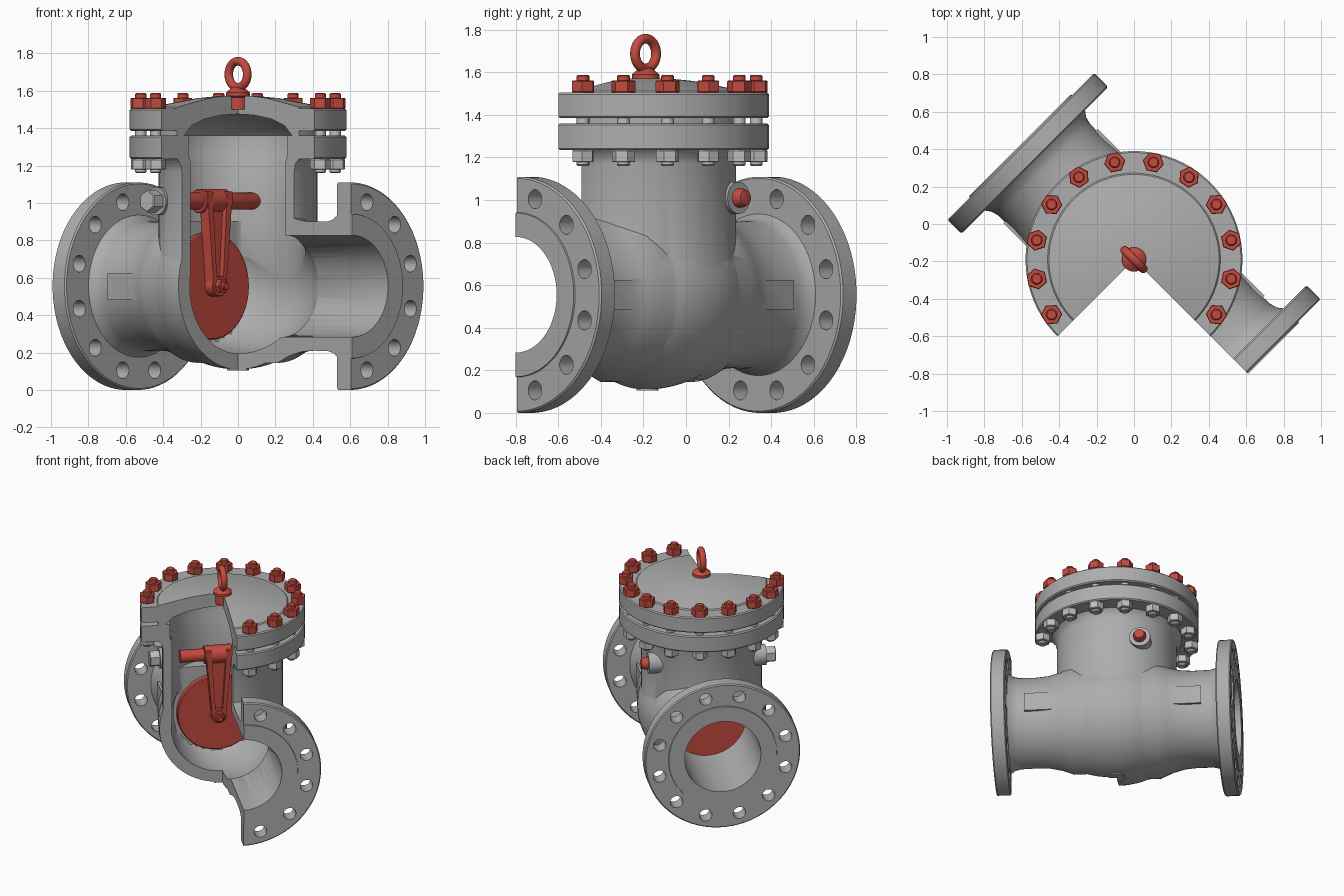
import bpy, bmesh, math
from math import pi, sin, cos, radians
from mathutils import Matrix, Vector

old = bpy.data.objects.get("Cube")
if old:
    bpy.data.objects.remove(old, do_unlink=True)

# Pipe runs along local X, the whole valve is turned 45 degrees
PLACE = Matrix.Translation((0, -0.19, 0)) @ Matrix.Rotation(-pi / 4, 4, 'Z')
TO_X = Matrix.Rotation(pi / 2, 4, 'Y')
TO_Y = Matrix.Rotation(-pi / 2, 4, 'X')
MID = 0.555


def at(x=0, y=0, z=0):
    return Matrix.Translation((x, y, z))


def material(name, rgb):
    m = bpy.data.materials.new(name)
    m.use_nodes = True
    m.diffuse_color = (*rgb, 1)
    m.node_tree.nodes["Principled BSDF"].inputs["Base Color"].default_value = (*rgb, 1)
    return m


GREY = material("cast grey", (0.42, 0.42, 0.42))
STEEL = material("light steel", (0.52, 0.52, 0.52))
RED = material("moving part red", (0.55, 0.07, 0.05))


def finish(ob, angle=32):
    for p in ob.data.polygons:
        p.use_smooth = True
    ob.data.set_sharp_from_angle(angle=radians(angle))
    return ob


def make(name, bm, mat, m=Matrix()):
    bmesh.ops.transform(bm, matrix=m, verts=bm.verts)
    bmesh.ops.recalc_face_normals(bm, faces=bm.faces)
    me = bpy.data.meshes.new(name)
    bm.to_mesh(me)
    bm.free()
    me.materials.append(mat)
    ob = bpy.data.objects.new(name, me)
    bpy.context.collection.objects.link(ob)
    ob.matrix_world = PLACE
    return finish(ob)


def lathe(name, profile, mat=GREY, m=Matrix(), n=72):
    """Solid of revolution about local z; the profile runs from axis to axis."""
    bm = bmesh.new()
    turn = Matrix.Rotation(pi / n, 3, 'Z')
    vs = [bm.verts.new(turn @ Vector((r, 0, z))) for r, z in profile]
    edges = [bm.edges.new(pair) for pair in zip(vs, vs[1:])]
    bmesh.ops.spin(bm, geom=vs + edges, cent=(0, 0, 0), axis=(0, 0, 1),
                   angle=2 * pi, steps=n, use_duplicate=False)
    bmesh.ops.remove_doubles(bm, verts=bm.verts, dist=1e-5)
    bmesh.ops.dissolve_degenerate(bm, edges=bm.edges, dist=1e-6)
    return make(name, bm, mat, m)


def rod(name, r, a, b, mat=GREY, m=Matrix(), n=32, ch=0):
    pts = [(0, a), (r - ch, a), (r, a + ch), (r, b - ch), (r - ch, b), (0, b)]
    if not ch:
        pts = [(0, a), (r, a), (r, b), (0, b)]
    return lathe(name, pts, mat, m, n)


def hull(name, pts, mat=GREY):
    bm = bmesh.new()
    for p in pts:
        bm.verts.new(p)
    bmesh.ops.convex_hull(bm, input=bm.verts)
    bmesh.ops.dissolve_limit(bm, angle_limit=0.01, verts=bm.verts, edges=bm.edges)
    return make(name, bm, mat)


def box(name, lo, hi, mat=GREY):
    return hull(name, [(x, y, z) for x in (lo[0], hi[0])
                       for y in (lo[1], hi[1]) for z in (lo[2], hi[2])], mat)


def ball(name, rx, ry, rz):
    bm = bmesh.new()
    bmesh.ops.create_uvsphere(bm, u_segments=72, v_segments=36, radius=1)
    scale = Matrix.Diagonal((rx, ry, rz, 1)) @ Matrix.Rotation(pi / 72, 4, 'Z')
    return make(name, bm, GREY, at(z=MID) @ scale)


def combine(ob, tools, op, keep=False):
    for t in tools:
        mod = ob.modifiers.new("cut", 'BOOLEAN')
        mod.operation, mod.solver, mod.object = op, 'EXACT', t
        bpy.context.view_layer.update()
        dg = bpy.context.evaluated_depsgraph_get()
        me = bpy.data.meshes.new_from_object(ob.evaluated_get(dg))
        ob.modifiers.clear()
        ob.data = me
        if not keep:
            bpy.data.objects.remove(t, do_unlink=True)
    return finish(ob)


def flip(x):
    return at(z=MID) @ (TO_X if x > 0 else Matrix.Rotation(-pi / 2, 4, 'Y'))


# Body shell: neck with its flange, bulb and both pipes
body = lathe("valve_body", [(0, 0.5), (0.425, 0.5), (0.425, 1.17), (0.435, 1.21), (0.46, 1.235),
                            (0.572, 1.235), (0.58, 1.243), (0.58, 1.352), (0.572, 1.36), (0, 1.36)])
half = [(0.41, 0.3), (0.375, 0.38), (0.352, 0.47), (0.345, 0.56), (0.347, 0.68), (0.358, 0.72),
        (0.385, 0.757)]
pipe = [(0, -0.757)] + [(r, -x) for r, x in half[::-1]] + half + [(0, 0.757)]
adds = [ball("bulb", 0.53, 0.45, 0.445), lathe("pipe", pipe, m=at(z=MID) @ TO_X),
        rod("drain_boss", 0.06, 0.105, 0.3)]
for s in (-1, 1):
    adds.append(lathe("pipe_flange", [(0, 0.75), (0.547, 0.75), (0.555, 0.758), (0.555, 0.847),
                                      (0.547, 0.855), (0.387, 0.855), (0.385, 0.863), (0, 0.863)],
                      m=flip(s)))
    adds.append(rod("pin_boss", 0.075, 0.3, 0.42, m=at(-0.2, 0, 1.01) @
                    (TO_Y if s > 0 else Matrix.Rotation(pi / 2, 4, 'X'))))
    for t in (-1, 1):
        adds.append(box("side_pad", (min(s * 0.4, s * 0.63), min(t * 0.2, t * 0.356), 0.485),
                        (max(s * 0.4, s * 0.63), max(t * 0.2, t * 0.356), 0.625)))
combine(body, adds, 'UNION')

# Hollow inside; the cavity is flat at the seat side
cavity = ball("cavity", 0.5, 0.365, 0.36)
for v in cavity.data.vertices:
    v.co.x = max(v.co.x, -0.25)
low_neck = rod("low_neck", 0.36, 0.56, 0.98, n=72)
for v in low_neck.data.vertices:
    v.co.x = max(v.co.x, -0.25)
neck_bore = lathe("neck_bore", [(0, 0.9), (0.36, 0.9), (0.36, 1.22), (0.375, 1.26),
                                (0.375, 1.5), (0, 1.5)])
pipe_bore = rod("pipe_bore", 0.272, -1, 1, m=at(z=MID) @ TO_X, n=72)
wedge = box("wedge", (0, -2, -1), (2, 0, 3))
cuts = [cavity, low_neck, neck_bore, pipe_bore]

# Bolt holes through the pipe flanges
for k in range(12):
    a = radians(15 + 30 * k)
    cuts.append(rod("bolt_hole", 0.045, -1, 1, n=24,
                    m=at(0, 0.465 * cos(a), MID + 0.465 * sin(a)) @ TO_X))
# Keep the holes out of the body by drilling short
for c in cuts[4:]:
    cut_x = [v.co.x for v in c.data.vertices]
    twin = c.copy()
    twin.data = c.data.copy()
    bpy.context.collection.objects.link(twin)
    for v, w, x in zip(c.data.vertices, twin.data.vertices, cut_x):
        v.co.x = 1 if x > 0 else 0.72
        w.co.x = -0.72 if x > 0 else -1
    cuts.append(twin)
combine(body, cuts, 'DIFFERENCE')
combine(body, [wedge], 'DIFFERENCE', keep=True)

# Domed cover
cover = lathe("bonnet_cover", [(0, 1.475), (0.12, 1.47), (0.25, 1.45), (0.35, 1.415), (0.41, 1.36),
                               (0.46, 1.36), (0.46, 1.385), (0.572, 1.385), (0.58, 1.393),
                               (0.58, 1.497), (0.572, 1.505), (0.462, 1.505), (0.455, 1.513),
                               (0.35, 1.535), (0.22, 1.56), (0.1, 1.572), (0, 1.572)])
combine(cover, [wedge], 'DIFFERENCE')

# Cover bolts around the rim, none over the cut-out
for k in range(16):
    deg = 11.25 + 22.5 * k
    if deg > 270:
        continue
    a = radians(deg)
    m = at(0.53 * cos(a), 0.53 * sin(a)) @ Matrix.Rotation(a, 4, 'Z')
    rod("top_nut", 0.057, 1.505, 1.562, RED, m, 6, 0.004)
    rod("top_stud", 0.03, 1.5, 1.588, RED, m, 16, 0.006)
    rod("gap_stud", 0.03, 1.35, 1.39, STEEL, m, 16)
    rod("bottom_nut", 0.055, 1.178, 1.235, STEEL, m, 6, 0.004)
    rod("bottom_stud", 0.03, 1.16, 1.24, STEEL, m, 16, 0.006)

# Lifting eye
lathe("eye_bolt_base", [(0, 1.5), (0.05, 1.5), (0.05, 1.565), (0.065, 1.572), (0.065, 1.59),
                        (0.035, 1.615), (0, 1.63)], RED, n=32)
bm = bmesh.new()
ring = [bm.verts.new((0.07 + 0.023 * cos(t), 0, 0.023 * sin(t)))
        for t in (2 * pi * k / 16 for k in range(16))]
loop = [bm.edges.new((ring[k], ring[k - 1])) for k in range(16)]
bmesh.ops.spin(bm, geom=ring + loop, cent=(0, 0, 0), axis=(0, 0, 1), angle=2 * pi, steps=40)
bmesh.ops.remove_doubles(bm, verts=bm.verts, dist=1e-5)
make("lifting_ring", bm, RED, at(z=1.688) @ Matrix.Rotation(pi / 2, 4, 'X'))

# Hinge pin with a red end and a hex plug
PIN = at(-0.2, 0, 1.01) @ TO_Y
lathe("hinge_pin", [(0, -0.27), (0.045, -0.27), (0.045, 0.44), (0.035, 0.465), (0, 0.475)],
      RED, PIN, 32)
rod("pin_plug", 0.06, -0.49, -0.41, STEEL, PIN, 6, 0.005)

# Swing arm: hub, web and two tapering ribs
rod("arm_hub", 0.065, -0.1, 0.1, RED, PIN, 32, 0.005)


def tapered(name, top, bottom, x0, x1):
    hull(name, [(x, y, z) for x in (x0, x1)
                for z, ys in ((1.06, top), (0.53, bottom)) for y in ys], RED)


tapered("arm_web", (-0.09, 0.09), (-0.04, 0.04), -0.2, -0.165)
for s in (-1, 1):
    tapered("arm_rib", (s * 0.055, s * 0.095), (s * 0.02, s * 0.045), -0.2, -0.135)

# Flap disc with its stud and nut
ON_AXIS = at(z=MID) @ TO_X
lathe("flap_disc", [(0, -0.249), (0.28, -0.249), (0.287, -0.242), (0.287, -0.205),
                    (0.28, -0.198), (0, -0.198)], RED, ON_AXIS, 64)
rod("disc_boss", 0.055, -0.2, -0.135, RED, ON_AXIS, 32, 0.004)
rod("disc_nut", 0.04, -0.14, -0.105, RED, ON_AXIS, 6, 0.003)
rod("disc_stud", 0.022, -0.12, -0.085, RED, ON_AXIS, 16, 0.004)
